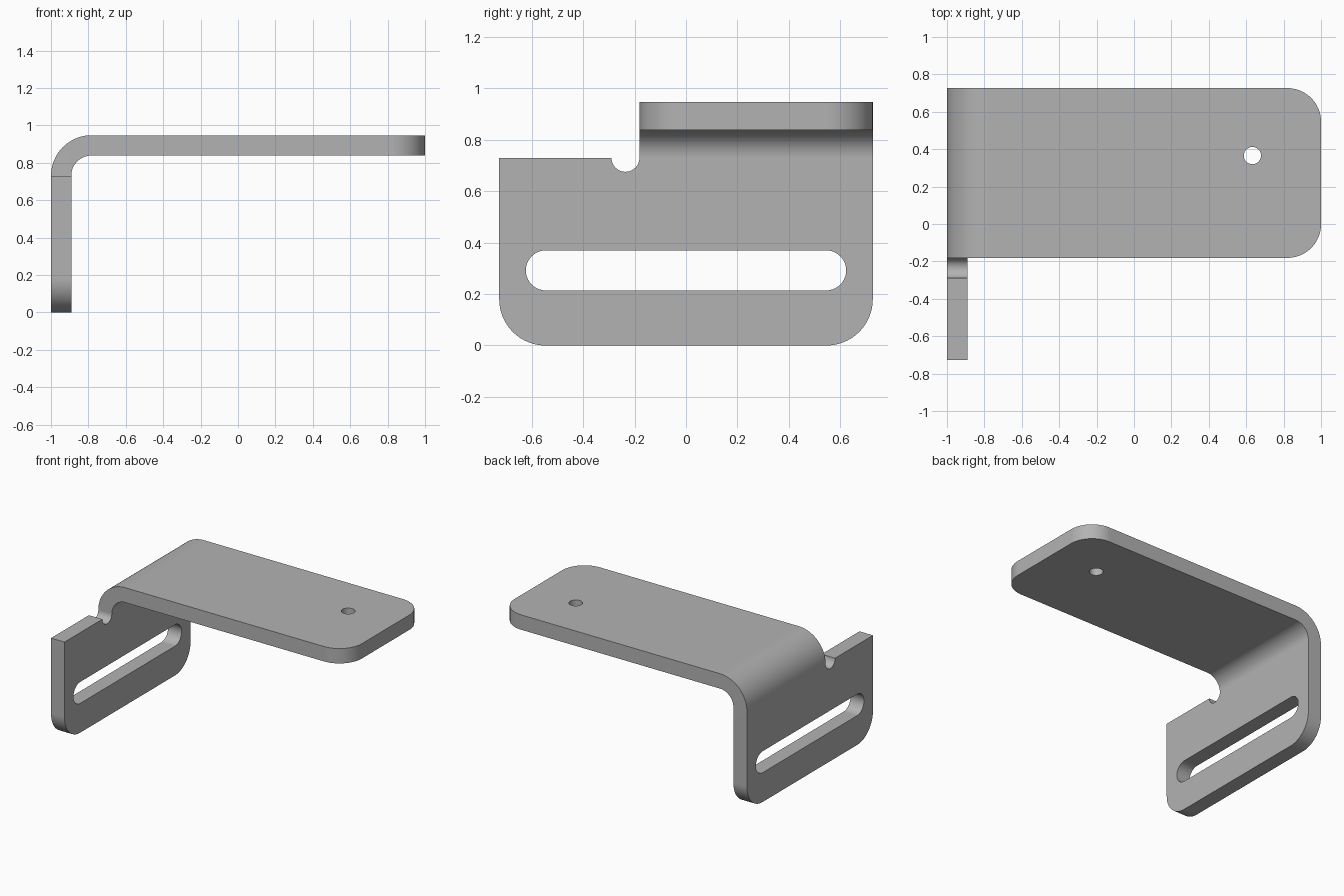
import bpy
import bmesh
from math import cos, sin, radians
from mathutils import Vector

cube = bpy.data.objects.get("Cube")
if cube:
    bpy.data.objects.remove(cube, do_unlink=True)

# Main dimensions
T = 0.1085                   # sheet thickness
TOP = 0.947
BEND = 2 * T                 # outer bend radius
STEP_Z = TOP - BEND          # top of the low part of the wall
BACK, WALL_FRONT, ARM_FRONT = 0.7265, -0.7265, -0.181
R = 0.18                     # corner radius
NOTCH = 0.0545

steel = bpy.data.materials.new("grey steel")
steel.use_nodes = True
grey = (0.45, 0.45, 0.45, 1)
steel.diffuse_color = grey
steel.node_tree.nodes["Principled BSDF"].inputs["Base Color"].default_value = grey


def arc(u, v, r, start, end, steps=20):
    angles = [radians(start + (end - start) * i / steps) for i in range(steps + 1)]
    return [(u + r * cos(a), v + r * sin(a)) for a in angles]


def prism(name, outline, axis, low, high):
    """Extrude a flat outline along one axis."""
    place = {"x": lambda u, v, w: (w, u, v),
             "y": lambda u, v, w: (u, w, v),
             "z": lambda u, v, w: (u, v, w)}[axis]
    bm = bmesh.new()
    face = bm.faces.new([bm.verts.new(place(u, v, low)) for u, v in outline])
    made = bmesh.ops.extrude_face_region(bm, geom=[face])["geom"]
    shift = Vector(place(0, 0, high - low))
    bmesh.ops.translate(bm, vec=shift,
                        verts=[g for g in made if isinstance(g, bmesh.types.BMVert)])
    bmesh.ops.recalc_face_normals(bm, faces=bm.faces)
    mesh = bpy.data.meshes.new(name)
    bm.to_mesh(mesh)
    bm.free()
    mesh.materials.append(steel)
    obj = bpy.data.objects.new(name, mesh)
    bpy.context.collection.objects.link(obj)
    return obj


# Bent sheet, wider than needed
bend_x, bend_z = -1 + BEND, STEP_Z
profile = ([(-1, -0.1)] + arc(bend_x, bend_z, BEND, 180, 90)
           + [(1.1, TOP), (1.1, TOP - T)]
           + arc(bend_x, bend_z, BEND - T, 90, 180) + [(-1 + T, -0.1)])
bracket = prism("bent_bracket", profile, "y", -1, 1)

# Wall silhouette: rounded bottom corners, step and relief notch
wall = (arc(WALL_FRONT + R, R, R, 180, 270) + arc(BACK - R, R, R, 270, 360)
        + [(BACK, 1.2), (ARM_FRONT, 1.2)]
        + arc(ARM_FRONT - NOTCH, STEP_Z, NOTCH, 0, -180)
        + [(WALL_FRONT, STEP_Z)])

# Arm silhouette: rounded free end, leaving the wall untouched
arm = ([(-1.2, -1), (-0.85, -1), (-0.85, ARM_FRONT)]
       + arc(1 - R, ARM_FRONT + R, R, -90, 0) + arc(1 - R, BACK - R, R, 0, 90)
       + [(-0.85, BACK), (-0.85, 1), (-1.2, 1)])

# Long slot and round hole
slot_r, slot_y, slot_z = 0.078, 0.545, 0.292
slot = arc(slot_y, slot_z, slot_r, -90, 90) + arc(-slot_y, slot_z, slot_r, 90, 270)
hole = arc(0.633, 0.366, 0.046, 0, 360, 40)[:-1]

cuts = [("wall_outline", wall, "x", -1.5, 1.5, "INTERSECT"),
        ("arm_outline", arm, "z", -0.5, 1.5, "INTERSECT"),
        ("slot_cutter", slot, "x", -1.2, -0.7, "DIFFERENCE"),
        ("hole_cutter", hole, "z", 0.6, 1.2, "DIFFERENCE")]
for name, outline, axis, low, high, operation in cuts:
    cutter = prism(name, outline, axis, low, high)
    cutter.hide_render = True
    cutter.hide_viewport = True
    cutter.display_type = "WIRE"
    mod = bracket.modifiers.new(name, "BOOLEAN")
    mod.operation = operation
    mod.solver = "EXACT"
    mod.object = cutter

# Bake the cuts, then remove the cutters
bpy.context.view_layer.update()
depsgraph = bpy.context.evaluated_depsgraph_get()
bracket.data = bpy.data.meshes.new_from_object(bracket.evaluated_get(depsgraph))
bracket.modifiers.clear()
for cut in cuts:
    bpy.data.objects.remove(bpy.data.objects[cut[0]], do_unlink=True)

# Smooth bends and corners, keep flats flat
bpy.ops.object.select_all(action="DESELECT")
bpy.context.view_layer.objects.active = bracket
bracket.select_set(True)
bpy.ops.object.shade_smooth_by_angle(angle=radians(30))
weighted = bracket.modifiers.new("flat_faces", "WEIGHTED_NORMAL")
weighted.keep_sharp = True
